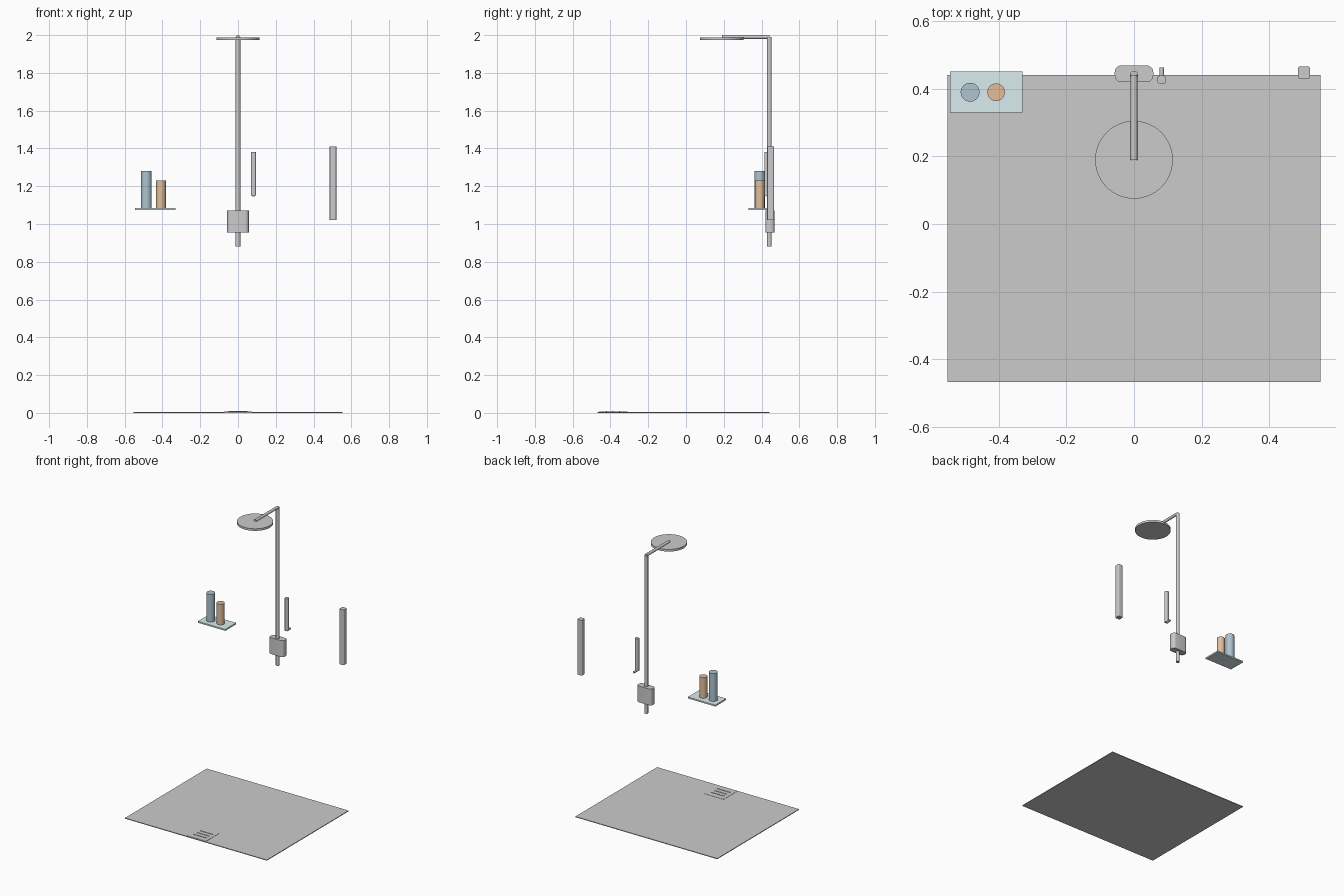
import bpy, bmesh, math
from mathutils import Matrix, Vector

if "Cube" in bpy.data.objects:
    bpy.data.objects.remove(bpy.data.objects["Cube"])


def finish(name, bm, colour=None):
    me = bpy.data.meshes.new(name)
    bm.to_mesh(me)
    bm.free()
    ob = bpy.data.objects.new(name, me)
    bpy.context.collection.objects.link(ob)
    bpy.context.view_layer.objects.active = ob
    ob.select_set(True)
    bpy.ops.object.shade_smooth_by_angle(angle=math.radians(35))
    ob.select_set(False)
    if colour:
        mat = bpy.data.materials.new(name + "_colour")
        mat.diffuse_color = (*colour, 1)
        mat.use_nodes = True
        mat.node_tree.nodes["Principled BSDF"].inputs["Base Color"].default_value = mat.diffuse_color
        me.materials.append(mat)
    return ob


def box(name, lo, hi, radius=0, colour=None):
    """Box between two corners, with optionally rounded upright edges."""
    lo, hi = Vector(lo), Vector(hi)
    bm = bmesh.new()
    bmesh.ops.create_cube(bm, size=1, matrix=Matrix.Translation((lo + hi) / 2)
                          @ Matrix.Diagonal((*(hi - lo), 1)))
    if radius:
        upright = [e for e in bm.edges
                   if abs(e.verts[0].co.z - e.verts[1].co.z) > 1e-4]
        bmesh.ops.bevel(bm, geom=upright, offset=radius, segments=5,
                        profile=0.5, affect='EDGES')
    return finish(name, bm, colour)


def rod(name, a, b, r, colour=None, sides=32):
    """Cylinder from point a to point b."""
    a, b = Vector(a), Vector(b)
    d = b - a
    rot = d.to_track_quat('Z', 'Y').to_matrix().to_4x4()
    bm = bmesh.new()
    bmesh.ops.create_cone(bm, cap_ends=True, segments=sides, radius1=r, radius2=r,
                          depth=d.length, matrix=Matrix.Translation((a + b) / 2) @ rot)
    return finish(name, bm, colour)


# Floor tray and drain
box("shower_tray", (-0.552, -0.468, 0), (0.552, 0.441, 0.005))
box("drain_plate", (-0.075, -0.461, 0.003), (0.075, -0.311, 0.0065))
for i in range(3):
    y = -0.42 + i * 0.034
    box(f"drain_slot_{i + 1}", (-0.05, y - 0.003, 0.005), (0.05, y + 0.003, 0.009))

# Riser, overhead arm and rain head
rod("riser_pipe", (0, 0.441, 0.88), (0, 0.441, 1.99), 0.0125)
rod("overhead_arm", (0, 0.441, 1.99), (0, 0.19, 1.99), 0.010)
rod("rain_head", (0, 0.19, 1.973), (0, 0.19, 1.988), 0.115, sides=64)

# Mixer valve
box("mixer_valve", (-0.057, 0.42, 0.956), (0.057, 0.469, 1.071), 0.019)

# Hand shower with its wall bracket
box("hand_shower", (0.069, 0.415, 1.152), (0.095, 0.439, 1.38), 0.008)
rod("hand_shower_bracket", (0.082, 0.427, 1.152), (0.082, 0.463, 1.152), 0.007)

# Upright grab handle
box("grab_handle", (0.485, 0.43, 1.022), (0.521, 0.466, 1.41), 0.006)

# Shelf and bottles
box("shelf", (-0.544, 0.33, 1.075), (-0.33, 0.451, 1.085), 0, (0.70, 0.84, 0.87))
rod("tall_bottle", (-0.485, 0.39, 1.085), (-0.485, 0.39, 1.28), 0.028, (0.43, 0.55, 0.62))
rod("short_bottle", (-0.408, 0.39, 1.085), (-0.408, 0.39, 1.23), 0.026, (0.76, 0.52, 0.33))
